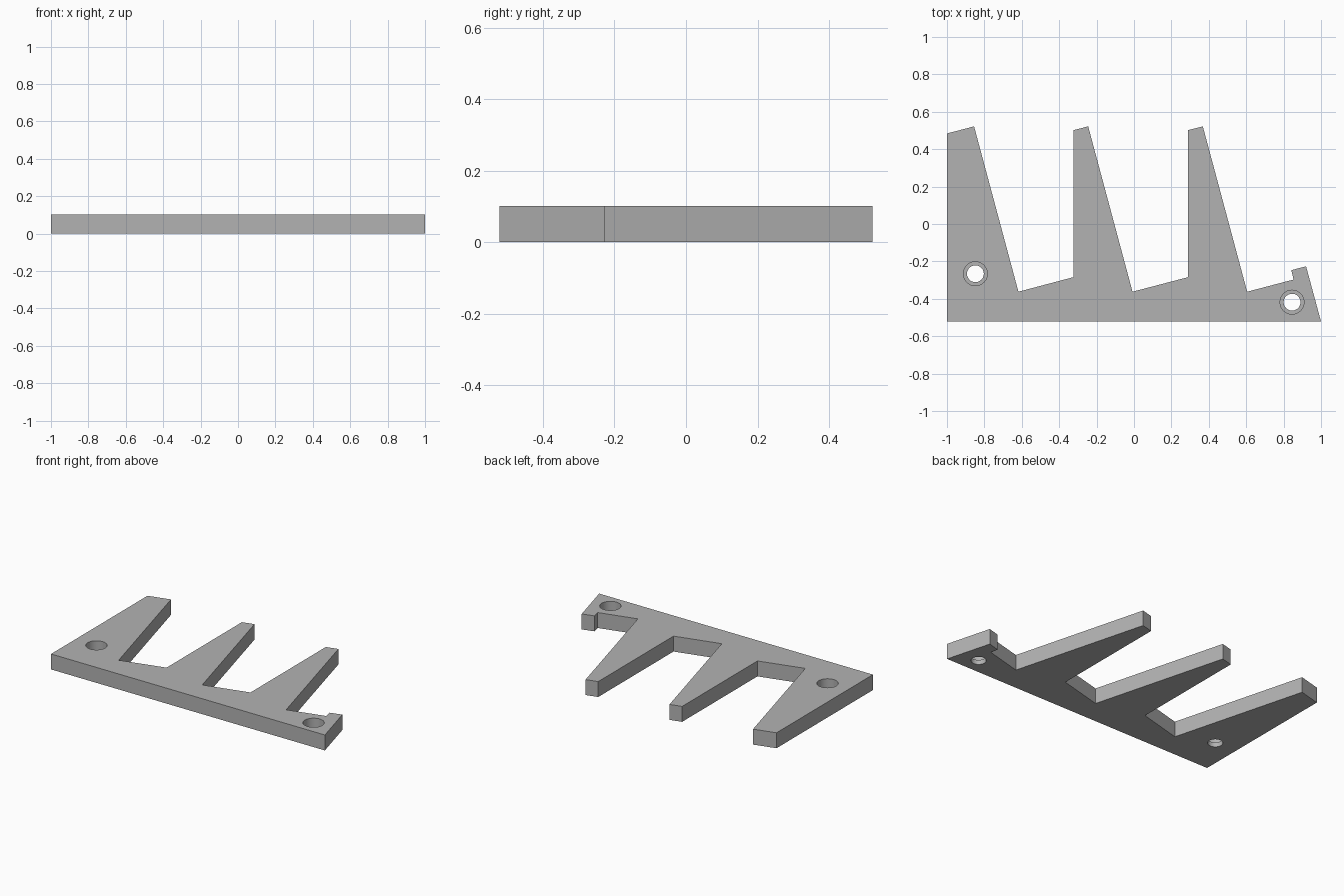
import bpy, bmesh

HEIGHT = 0.102
BORE_FLOOR = 0.03
HALF_DEPTH = 0.522

if "Cube" in bpy.data.objects:
    bpy.data.objects.remove(bpy.data.objects["Cube"], do_unlink=True)

grey = bpy.data.materials.new("plain grey")
grey.use_nodes = True
colour = (0.45, 0.45, 0.45, 1)
grey.diffuse_color = colour
grey.node_tree.nodes["Principled BSDF"].inputs["Base Color"].default_value = colour

# Outline: straight base, hooked right end, then three sloping teeth
outline = [(-1, -HALF_DEPTH), (1, -HALF_DEPTH),
           (0.92, -0.226), (0.841, -0.247), (0.853, -0.297)]
for valley_x in (0.605, -0.008):
    outline += [(valley_x, -0.362), (valley_x - 0.237, HALF_DEPTH),
                (valley_x - 0.315, 0.502), (valley_x - 0.315, -0.284)]
outline += [(-0.618, -0.362), (-0.855, HALF_DEPTH), (-1, 0.484)]

# Toothed plate
bm = bmesh.new()
base = bm.faces.new([bm.verts.new((x, y, 0)) for x, y in outline])
top = bmesh.ops.extrude_face_region(bm, geom=[base])["geom"]
bmesh.ops.translate(bm, vec=(0, 0, HEIGHT),
                    verts=[v for v in top if isinstance(v, bmesh.types.BMVert)])
bmesh.ops.recalc_face_normals(bm, faces=bm.faces)
mesh = bpy.data.meshes.new("toothed_plate")
bm.to_mesh(mesh)
bm.free()
plate = bpy.data.objects.new("toothed_plate", mesh)
bpy.context.collection.objects.link(plate)
mesh.materials.append(grey)


def cut_round(x, y, radius, bottom):
    """Cut a round hole from the top down to the given height."""
    rim = HEIGHT + 0.05
    bpy.ops.mesh.primitive_cylinder_add(vertices=48, radius=radius, depth=rim - bottom,
                                        location=(x, y, (rim + bottom) / 2))
    cutter = bpy.context.object
    cutter.name = "hole_cutter"
    cutter.hide_render = True
    cutter.data.materials.append(grey)
    bpy.ops.object.select_all(action="DESELECT")
    bpy.context.view_layer.objects.active = plate
    plate.select_set(True)
    cut = plate.modifiers.new("hole", "BOOLEAN")
    cut.operation = "DIFFERENCE"
    cut.solver = "EXACT"
    cut.object = cutter
    bpy.ops.object.modifier_apply(modifier=cut.name)
    bpy.data.objects.remove(cutter, do_unlink=True)


# Two counterbored screw holes
for x, y in ((-0.848, -0.266), (0.845, -0.418)):
    cut_round(x, y, 0.064, BORE_FLOOR)
    cut_round(x, y, 0.045, -0.05)

bpy.ops.object.shade_smooth_by_angle(angle=0.5)
